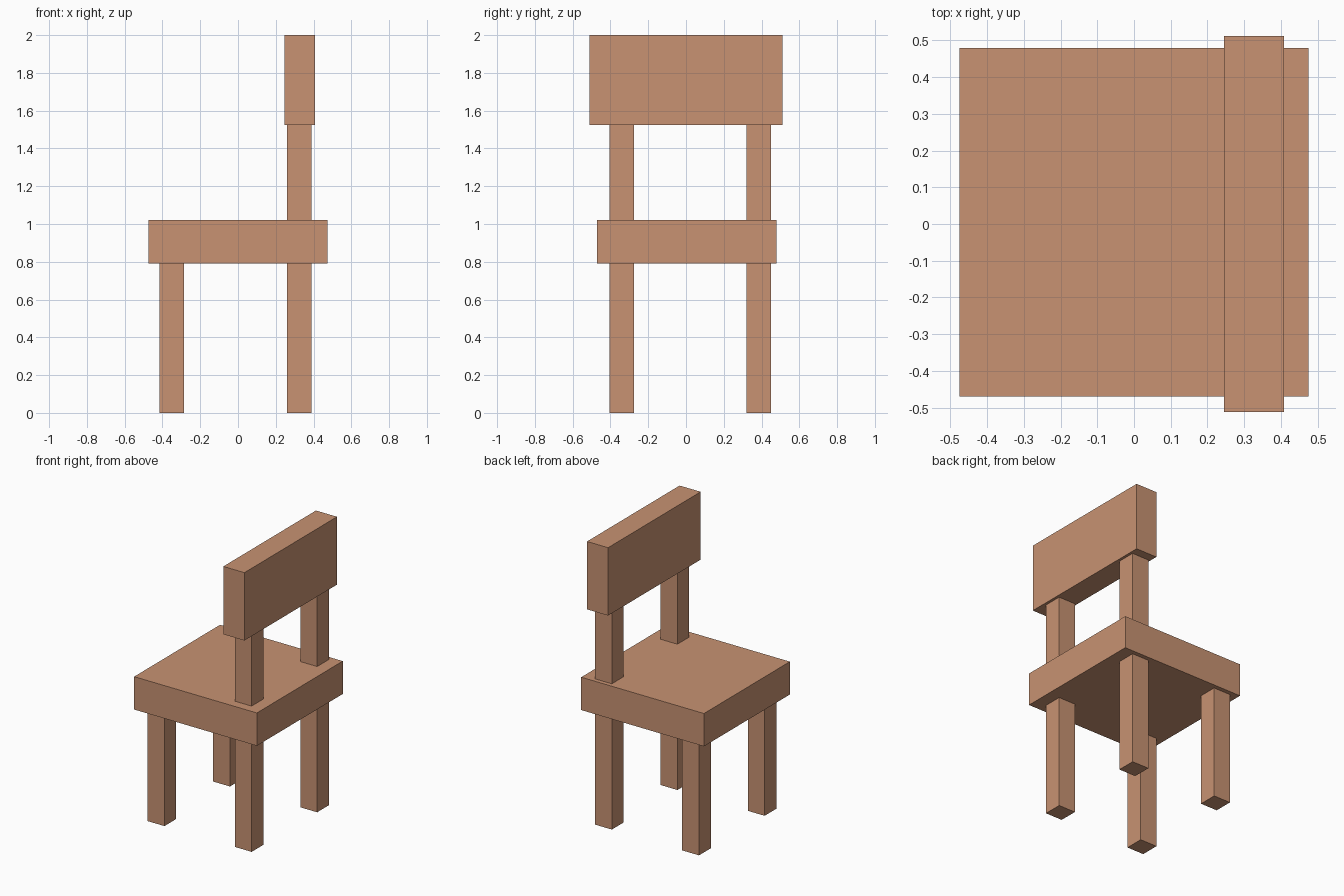
import bpy
from mathutils import Vector

if "Cube" in bpy.data.objects:
    bpy.data.objects.remove(bpy.data.objects["Cube"])

wood = bpy.data.materials.new("wood")
wood.diffuse_color = (0.58, 0.29, 0.17, 1)
wood.use_nodes = True
wood.node_tree.nodes["Principled BSDF"].inputs["Base Color"].default_value = wood.diffuse_color


def box(name, low, high):
    """Axis-aligned box between two opposite corners."""
    low, high = Vector(low), Vector(high)
    bpy.ops.mesh.primitive_cube_add(size=1, location=(low + high) / 2)
    ob = bpy.context.object
    ob.name = name
    ob.scale = high - low
    bpy.ops.object.transform_apply(location=False, rotation=False, scale=True)
    ob.data.materials.append(wood)
    return ob


SEAT_BOTTOM, SEAT_TOP, REST_BOTTOM = 0.79, 1.02, 1.525
FRONT_X, BACK_X = (-0.416, -0.286), (0.259, 0.389)

# Seat slab
box("seat", (-0.475, -0.47, SEAT_BOTTOM), (0.475, 0.48, SEAT_TOP))

# Legs and back posts on each side
for side, (y0, y1) in {"right": (-0.405, -0.275), "left": (0.32, 0.45)}.items():
    box(f"front_leg_{side}", (FRONT_X[0], y0, 0), (FRONT_X[1], y1, SEAT_BOTTOM))
    box(f"back_leg_{side}", (BACK_X[0], y0, 0), (BACK_X[1], y1, SEAT_BOTTOM))
    box(f"back_post_{side}", (BACK_X[0], y0, SEAT_TOP), (BACK_X[1], y1, REST_BOTTOM))

# Backrest board
box("backrest", (0.245, -0.512, REST_BOTTOM), (0.408, 0.512, 2.0))
